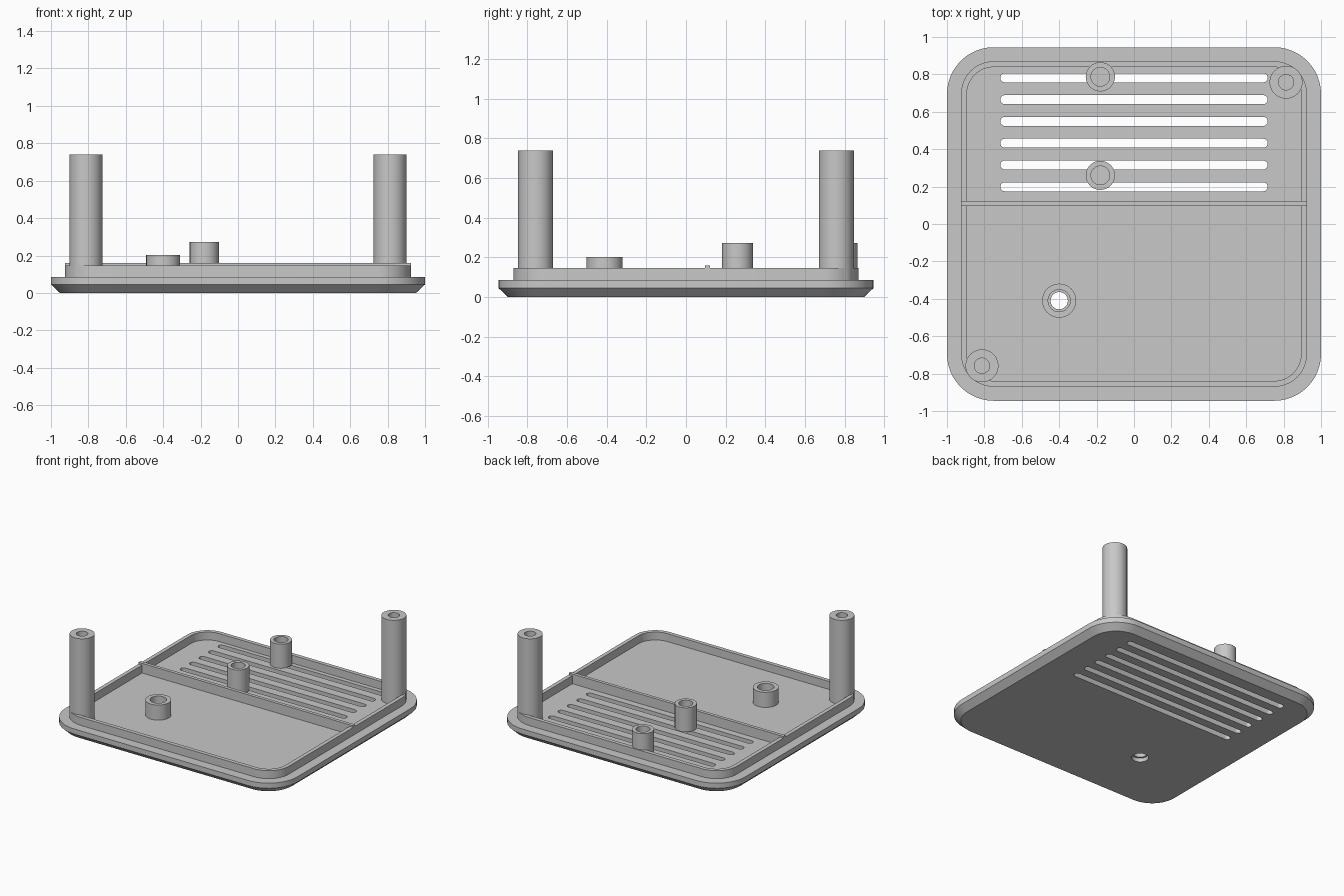
import bpy, bmesh, math

cube = bpy.data.objects.get("Cube")
if cube:
    bpy.data.objects.remove(cube, do_unlink=True)

grey = bpy.data.materials.new("light_grey")
grey.use_nodes = True
COLOUR = (0.58, 0.58, 0.58, 1)
grey.diffuse_color = COLOUR
grey.node_tree.nodes["Principled BSDF"].inputs["Base Color"].default_value = COLOUR

HALF_X, HALF_Y, CORNER = 1.0, 0.945, 0.25
FLOOR, LIP_TOP = 0.085, 0.147


def rounded_outline(hx, hy, r, steps=12):
    """Counter-clockwise rounded rectangle."""
    pts = []
    for q, (sx, sy) in enumerate([(1, 1), (-1, 1), (-1, -1), (1, -1)]):
        for i in range(steps + 1):
            a = (q + i / steps) * math.pi / 2
            pts.append((sx * (hx - r) + r * math.cos(a),
                        sy * (hy - r) + r * math.sin(a)))
    return pts


def loft(name, rings, at=(0, 0), closed=False):
    """Skin (outline, z) rings; cap both ends, or join last ring to first."""
    bm = bmesh.new()
    loops = [[bm.verts.new((x + at[0], y + at[1], z)) for x, y in pts]
             for pts, z in rings]
    pairs = list(zip(loops, loops[1:]))
    if closed:
        pairs.append((loops[-1], loops[0]))
    else:
        bm.faces.new(loops[0])
        bm.faces.new(loops[-1])
    for a, b in pairs:
        n = len(a)
        for i in range(n):
            j = (i + 1) % n
            bm.faces.new((a[i], a[j], b[j], b[i]))
    bmesh.ops.remove_doubles(bm, verts=bm.verts, dist=1e-5)
    bmesh.ops.recalc_face_normals(bm, faces=bm.faces)
    mesh = bpy.data.meshes.new(name)
    bm.to_mesh(mesh)
    bm.free()
    mesh.materials.append(grey)
    ob = bpy.data.objects.new(name, mesh)
    bpy.context.collection.objects.link(ob)
    return ob


def lathe(name, profile, at, closed=False):
    """Turn (radius, z) points around a vertical axis."""
    n = 48
    circle = [(math.cos(math.tau * i / n), math.sin(math.tau * i / n)) for i in range(n)]
    return loft(name, [([(r * x, r * y) for x, y in circle], z) for r, z in profile],
                at, closed)


def cut(target, cutter):
    mod = target.modifiers.new("cut", "BOOLEAN")
    mod.operation, mod.solver, mod.object = "DIFFERENCE", "EXACT", cutter
    bpy.context.view_layer.update()
    result = target.evaluated_get(bpy.context.evaluated_depsgraph_get())
    mesh = bpy.data.meshes.new_from_object(result)
    target.modifiers.clear()
    target.data = mesh
    bpy.data.objects.remove(cutter, do_unlink=True)


# Chamfered base plate with a raised lip around the floor
def inset(d):
    return rounded_outline(HALF_X - d, HALF_Y - d, CORNER - d)


parts = []
plate = loft("base_plate", [
    (inset(0.048), 0), (inset(0), 0.045), (inset(0), FLOOR),
    (inset(0.075), FLOOR), (inset(0.075), LIP_TOP),
    (inset(0.106), LIP_TOP), (inset(0.106), FLOOR)])
parts.append(plate)

# Ventilation slots
for i in range(6):
    slot = rounded_outline(0.715, 0.024, 0.0239, 6)
    cut(plate, loft("slot_cutter", [(slot, -0.1), (slot, 0.12)], (0, 0.199 + i * 0.1165)))

# Screw hole through the floor, widened underneath
BOSS = (-0.40, -0.41)
cut(plate, lathe("hole_cutter", [(0.06, -0.1), (0.06, 0.03), (0.046, 0.03), (0.046, 0.12)], BOSS))

# Hollow boss around the screw hole
parts.append(lathe("screw_boss", [(0.091, FLOOR), (0.091, 0.203),
                                  (0.059, 0.203), (0.059, FLOOR)], BOSS, closed=True))


# Posts with blind holes
def post(name, at, radius, bore, top, bottom_of_bore):
    parts.append(lathe(name, [(radius, FLOOR), (radius, top), (bore, top),
                              (bore, bottom_of_bore)], at))


post("tall_post_back_left", (0.813, 0.758), 0.088, 0.041, 0.74, 0.15)
post("tall_post_front_right", (-0.813, -0.758), 0.088, 0.041, 0.74, 0.15)
post("standoff_back", (-0.18, 0.787), 0.078, 0.05, 0.273, 0.1)
post("standoff_middle", (-0.18, 0.26), 0.078, 0.05, 0.273, 0.1)

# Dividing rib across the floor
rib = [(0.925, 0.122), (-0.925, 0.122), (-0.925, 0.096), (0.925, 0.096)]
parts.append(loft("dividing_rib", [(rib, FLOOR), (rib, 0.16)]))

bpy.ops.object.select_all(action="DESELECT")
for ob in parts:
    ob.select_set(True)
bpy.context.view_layer.objects.active = plate
bpy.ops.object.shade_smooth_by_angle(angle=math.radians(30))
